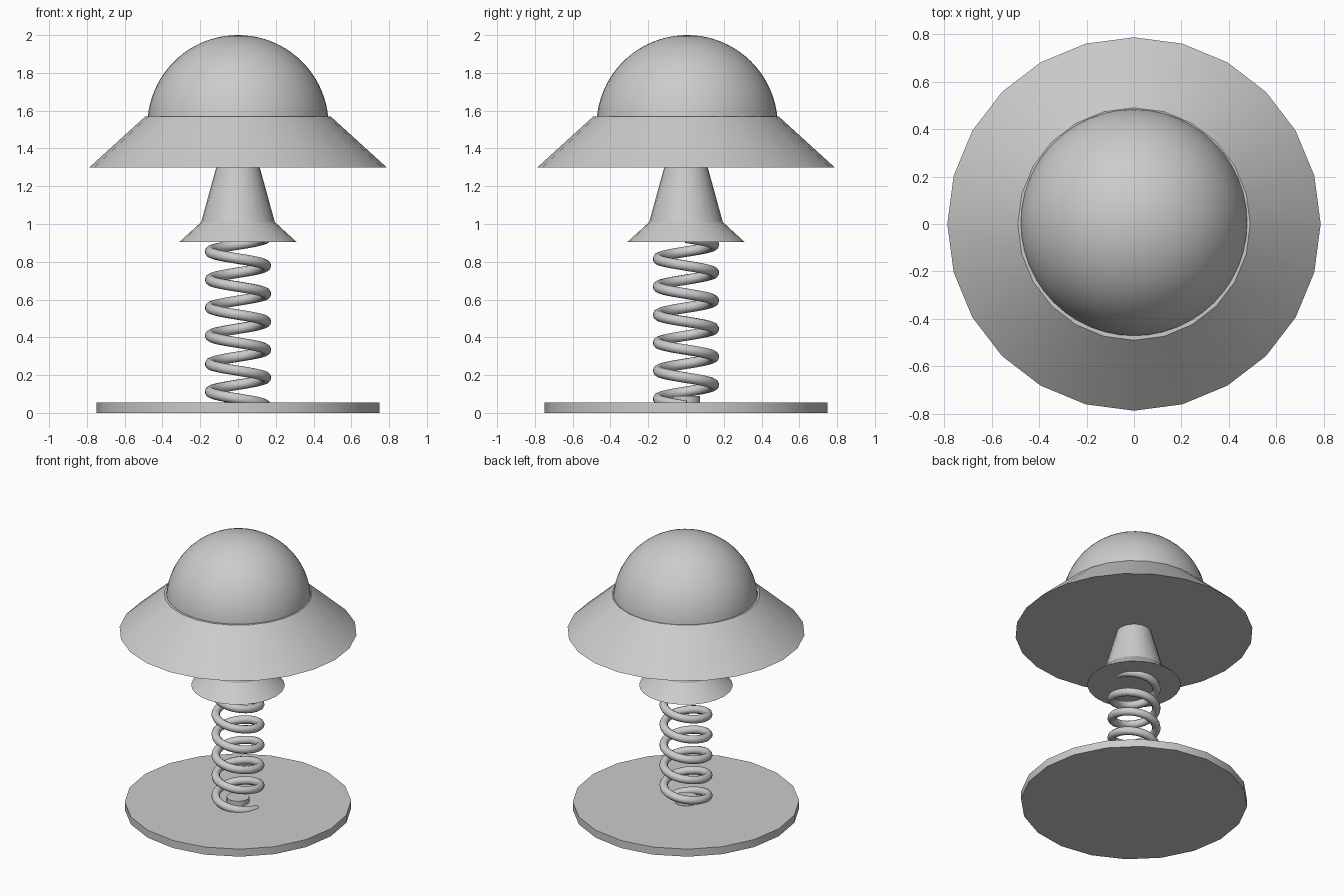
import bpy, bmesh
from math import radians, pi, sin, cos

cube = bpy.data.objects.get("Cube")
if cube:
    bpy.data.objects.remove(cube, do_unlink=True)

grey = bpy.data.materials.new("plain grey")
grey.use_nodes = True
grey.diffuse_color = (0.6, 0.6, 0.6, 1)
bsdf = next(n for n in grey.node_tree.nodes if n.type == 'BSDF_PRINCIPLED')
bsdf.inputs["Base Color"].default_value = grey.diffuse_color


def finish(obj, angle=30):
    obj.data.materials.append(grey)
    bpy.ops.object.select_all(action='DESELECT')
    obj.select_set(True)
    bpy.context.view_layer.objects.active = obj
    bpy.ops.object.shade_smooth_by_angle(angle=radians(angle))
    return obj


def lathe(name, profile, sides, y=0.0):
    """Closed solid turned from (radius, height) points, bottom to top."""
    bm = bmesh.new()
    rings = [[bm.verts.new((r * cos(2 * pi * i / sides), y + r * sin(2 * pi * i / sides), z))
              for i in range(sides)] for r, z in profile]
    for low, high in zip(rings, rings[1:]):
        for i in range(sides):
            j = (i + 1) % sides
            bm.faces.new((low[i], low[j], high[j], high[i]))
    bm.faces.new(rings[0][::-1])
    bm.faces.new(rings[-1])
    bmesh.ops.remove_doubles(bm, verts=bm.verts, dist=1e-5)
    mesh = bpy.data.meshes.new(name)
    bm.to_mesh(mesh)
    bm.free()
    obj = bpy.data.objects.new(name, mesh)
    bpy.context.collection.objects.link(obj)
    return finish(obj)


# Stand: round plate with a small central peg
lathe("base_plate", [(0.75, 0), (0.75, 0.055)], 20)
lathe("base_peg", [(0.075, 0.05), (0.075, 0.09)], 24)

# Bell-shaped neck
lathe("neck_flare", [(0.31, 0.905), (0.195, 1.01)], 24)
lathe("neck", [(0.195, 1.01), (0.115, 1.30)], 24)

# Wide conical brim and the dome set in it
lathe("brim", [(0.787, 1.30), (0.49, 1.57)], 24)
DOME_R, DOME_Z, STEPS = 0.48, 1.52, 20
dome = [(DOME_R * cos(pi / 2 * k / STEPS), DOME_Z + DOME_R * sin(pi / 2 * k / STEPS))
        for k in range(STEPS)]
lathe("dome", dome + [(0.005, DOME_Z + DOME_R)], 48, y=0.006)

# Coil spring, winding clockwise as it rises
PITCH, COIL_R, LOW, HIGH, PER_TURN = 0.1483, 0.148, 0.038, 0.93, 32
count = int((HIGH - LOW) / PITCH * PER_TURN)
curve = bpy.data.curves.new("spring", 'CURVE')
curve.dimensions = '3D'
curve.bevel_depth = 0.028
curve.bevel_resolution = 3
curve.use_fill_caps = True
path = curve.splines.new('POLY')
path.points.add(count)
for k, point in enumerate(path.points):
    a = -2 * pi * k / PER_TURN
    point.co = (COIL_R * cos(a), COIL_R * sin(a), LOW + PITCH * k / PER_TURN, 1)
spring = bpy.data.objects.new("spring", curve)
bpy.context.collection.objects.link(spring)
bpy.ops.object.select_all(action='DESELECT')
spring.select_set(True)
bpy.context.view_layer.objects.active = spring
bpy.ops.object.convert(target='MESH')
finish(bpy.context.view_layer.objects.active, 50)
